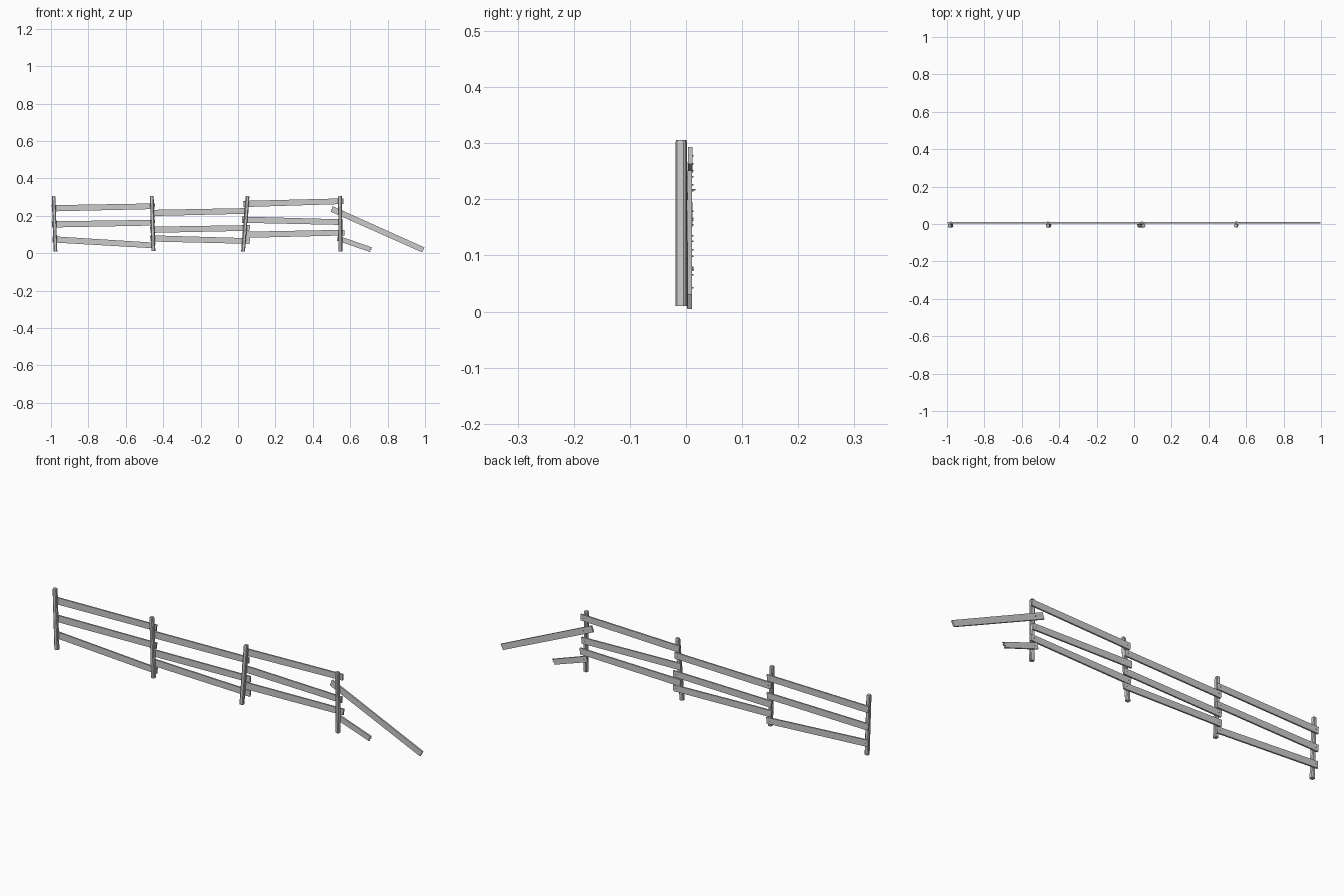
import bpy, bmesh, math
from mathutils import Vector, Matrix

if "Cube" in bpy.data.objects:
    bpy.data.objects.remove(bpy.data.objects["Cube"])


def finish(name, bm):
    bmesh.ops.recalc_face_normals(bm, faces=bm.faces)
    me = bpy.data.meshes.new(name)
    bm.to_mesh(me)
    bm.free()
    ob = bpy.data.objects.new(name, me)
    bpy.context.collection.objects.link(ob)
    return ob


def prism(name, outline, y0, y1):
    """Extrude an outline in the xz plane from y0 to y1."""
    bm = bmesh.new()
    face = bm.faces.new([bm.verts.new((p[0], y0, p[1])) for p in outline])
    new = bmesh.ops.extrude_face_region(bm, geom=[face])["geom"]
    vs = [g for g in new if isinstance(g, bmesh.types.BMVert)]
    bmesh.ops.translate(bm, vec=(0, y1 - y0, 0), verts=vs)
    return finish(name, bm)


def board(name, a, b, ha=0.032, hb=0.032, y=0.0065, t=0.008, ragged=False):
    """Plank along the line a-b (x, z) with slightly uneven ends."""
    a, b = Vector(a), Vector(b)
    d = (b - a).normalized()
    n = Vector((-d.y, d.x))
    pts = [a - n * ha / 2, b - n * hb / 2]
    if ragged:  # splintered break
        pts += [b - n * hb * 0.2 - d * 0.008, b + n * hb * 0.1 + d * 0.003,
                b + n * hb * 0.3 - d * 0.006]
    pts += [b + n * hb / 2 + d * 0.002, a + n * ha / 2 - d * 0.002]
    return prism(name, pts, y - t / 2, y + t / 2)


def post(name, bottom, top, turn, w=0.019):
    """Leaning square post with chamfered corners and a worn top."""
    bm = bmesh.new()
    h = w / 2
    c = h * 0.62
    ring = [(h, -c), (h, c), (c, h), (-c, h), (-h, c), (-h, -c), (-c, -h), (c, -h)]
    rot = Matrix.Rotation(math.radians(turn), 2)
    rows = []
    for f, s in ((0, 1.0), (0.98, 1.0), (1, 0.85)):
        x = bottom[0] + (top[0] - bottom[0]) * f
        z = bottom[1] + (top[1] - bottom[1]) * f
        row = []
        for p in ring:
            q = rot @ Vector(p) * s
            row.append(bm.verts.new((x + q.x, q.y - 0.0085, z)))
        rows.append(row)
    for lo, hi in zip(rows, rows[1:]):
        for i in range(8):
            j = (i + 1) % 8
            bm.faces.new((lo[i], lo[j], hi[j], hi[i]))
    bm.faces.new(rows[0])
    bm.faces.new(rows[-1])
    return finish(name, bm)


def nail(name, x, z, y):
    bm = bmesh.new()
    bmesh.ops.create_cone(bm, cap_ends=True, segments=5, radius1=0.0016, radius2=0.0012,
                          depth=0.008, matrix=Matrix.Translation((x, y, z))
                          @ Matrix.Rotation(math.pi / 2, 4, 'X'))
    return finish(name, bm)


# Posts
posts = [((-0.976, 0.01), (-0.986, 0.306), 4), ((-0.452, 0.012), (-0.461, 0.306), -5),
         ((0.027, 0.01), (0.051, 0.306), 8), ((0.548, 0.01), (0.546, 0.306), -12)]
for i, (bot, top, turn) in enumerate(posts):
    post(f"post_{i + 1}", bot, top, turn)

# Rails on the back of the posts, three per bay
rails = [
    ((-0.994, 0.240), (-0.446, 0.251)), ((-0.994, 0.154), (-0.446, 0.163)),
    ((-0.992, 0.074), (-0.444, 0.041)),
    ((-0.466, 0.215), (0.055, 0.226)), ((-0.468, 0.125), (0.062, 0.135)),
    ((-0.468, 0.079), (0.062, 0.065)),
    ((0.030, 0.263), (0.563, 0.278)), ((0.022, 0.179), (0.558, 0.166)),
    ((0.025, 0.098), (0.568, 0.110)),
]
for i, (a, b) in enumerate(rails):
    yc = 0.0075 if i in (6, 7) else 0.006
    board(f"rail_{i + 1}", a, b, 0.033, 0.030, y=yc)
    for j, f in enumerate((0.025, 0.97)):
        nail(f"nail_{i + 1}_{j + 1}", a[0] + (b[0] - a[0]) * f,
             a[1] + (b[1] - a[1]) * f, 0.009)

# Fallen rail and snapped stub at the right end
board("fallen_rail", (0.502, 0.236), (0.990, 0.018), 0.031, 0.029, y=0.007)
board("broken_stub", (0.532, 0.080), (0.714, 0.018), 0.028, 0.026, y=0.006, ragged=True)
nail("nail_fallen", 0.546, 0.217, 0.0125)
nail("nail_stub", 0.548, 0.075, 0.010)
